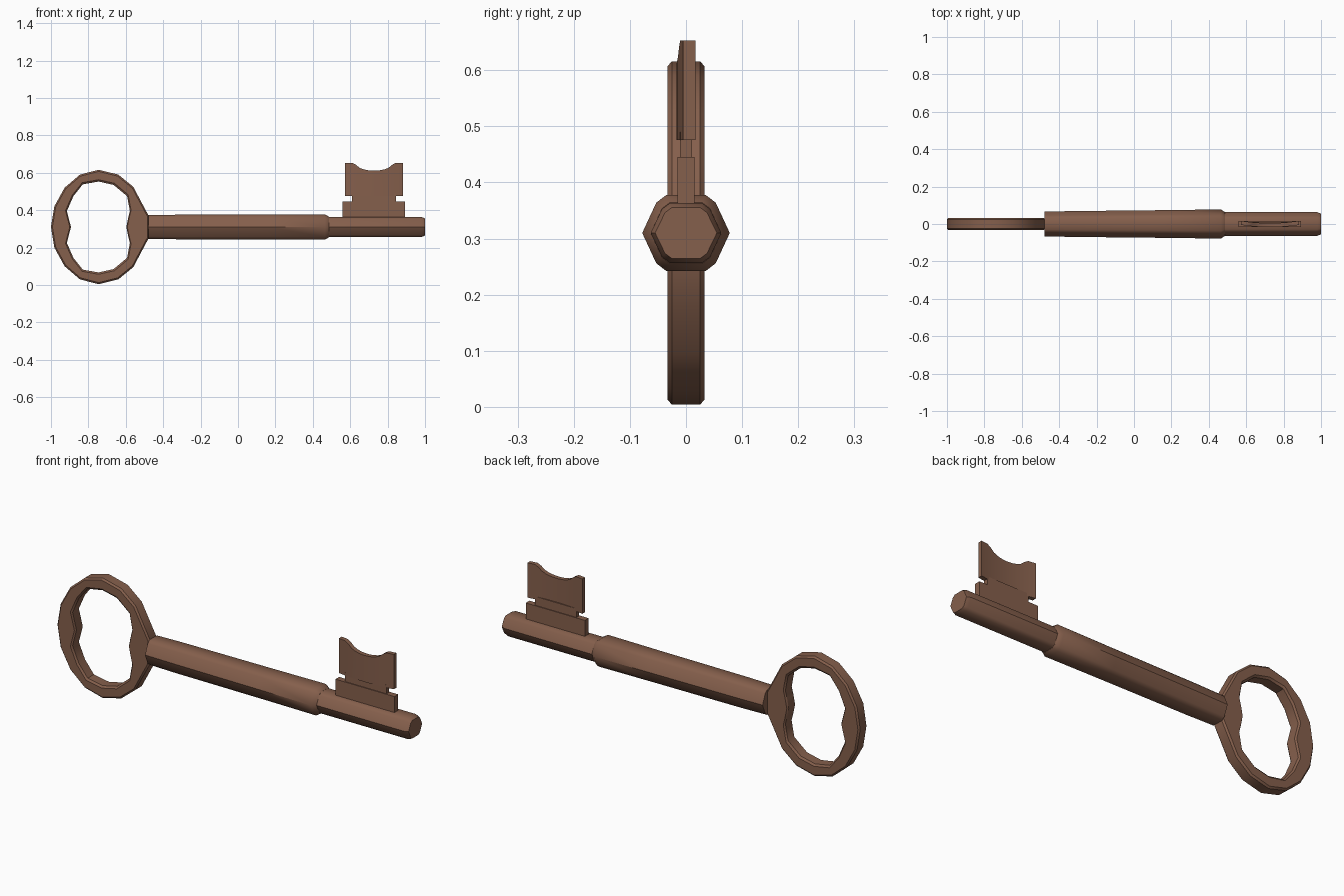
import bpy, bmesh, math

if "Cube" in bpy.data.objects:
    bpy.data.objects.remove(bpy.data.objects["Cube"])

mat = bpy.data.materials.new("aged brown metal")
mat.diffuse_color = (0.235, 0.115, 0.072, 1)
mat.use_nodes = True
mat.node_tree.nodes["Principled BSDF"].inputs["Base Color"].default_value = mat.diffuse_color
ZC = 0.31  # height of the key's axis


def finish(name, bm, angle, bevel=0):
    bmesh.ops.recalc_face_normals(bm, faces=bm.faces)
    me = bpy.data.meshes.new(name)
    bm.to_mesh(me)
    bm.free()
    ob = bpy.data.objects.new(name, me)
    bpy.context.collection.objects.link(ob)
    me.materials.append(mat)
    if bevel:
        m = ob.modifiers.new("edge bevel", 'BEVEL')
        m.width = bevel
        m.segments = 1
        m.limit_method = 'ANGLE'
        m.angle_limit = math.radians(60)
    bpy.ops.object.select_all(action='DESELECT')
    bpy.context.view_layer.objects.active = ob
    ob.select_set(True)
    bpy.ops.object.shade_smooth_by_angle(angle=math.radians(angle))
    return ob


def skin(bm, rings, closed=False):
    """Join rings of equal vertex count with quads; cap the ends if open."""
    loops = [[bm.verts.new(p) for p in r] for r in rings]
    n = len(loops[0])
    for k in range(len(loops) - (0 if closed else 1)):
        a, b = loops[k], loops[(k + 1) % len(loops)]
        for i in range(n):
            j = (i + 1) % n
            bm.faces.new((a[i], a[j], b[j], b[i]))
    if not closed:
        bm.faces.new(loops[0])
        bm.faces.new(loops[-1])


# bow: oval handle with a pinched opening, mirrored about the axis
outer = [(-1, 0), (-.982, .11), (-.927, .21), (-.845, .28), (-.745, .306),
         (-.64, .28), (-.56, .215), (-.515, .13), (-.475, .055), (-.475, 0)]
inner = [(-.893, 0), (-.915, .085), (-.88, .165), (-.83, .228), (-.745, .243),
         (-.665, .225), (-.593, .165), (-.578, .085), (-.588, .045), (-.597, 0)]


def full(half):
    return half + [(x, -z) for x, z in half[-2:0:-1]]


T = 0.033
bm = bmesh.new()
skin(bm, [[(x, y, ZC + z) for x, z in full(h)]
          for h, y in ((outer, -T), (outer, T), (inner, T), (inner, -T))], True)
finish("bow_handle", bm, 40, 0.008)

# shaft: ten-sided, slightly tapered, stepping down to the pin
quarter = [(1, 0), (.68, .70), (.45, .88)]
section = quarter + [(-a, b) for a, b in quarter[::-1]]
section += [(a, -b) for a, b in section[-2:0:-1]]


def shaft(name, stations):
    bm = bmesh.new()
    skin(bm, [[(x, a * ry, ZC + b * rz) for a, b in section]
              for x, ry, rz in stations])
    return finish(name, bm, 42)


shaft("shaft", [(-.478, .066, .072), (-.33, .069, .0745), (.16, .074, .0755),
                (.465, .078, .077), (.487, .063, .062)])
shaft("pin", [(.45, .063, .061), (.98, .063, .061), (1, .055, .052)])


def plate(name, x0, x1, z0, z1, half, bow=0, notch=0, steps=16):
    """Upright plate, optionally curved in plan and notched along its top."""
    bm = bmesh.new()
    xs = [x0 + (x1 - x0) * i / steps for i in range(steps + 1)]
    rings = []
    for x in xs:
        u = 2 * (x - x0) / (x1 - x0) - 1
        y = bow * (2 * u * u - 1)
        d = abs(x - (x0 + x1) / 2) / .1
        top = z1 - notch * math.sqrt(max(0, 1 - d * d)) if notch else z1
        rings.append([(x, y - half, z0), (x, y + half, z0),
                      (x, y + half, top), (x, y - half, top)])
    skin(bm, rings)
    return finish(name, bm, 35)


# bit: base plate, thin neck and notched, gently curved blade
plate("bit_base", .56, .893, .33, .445, .015, steps=1)
plate("bit_neck", .61, .845, .43, .49, .011, steps=1)
plate("bit_blade", .573, .882, .476, .653, .011, bow=.006, notch=.042)
